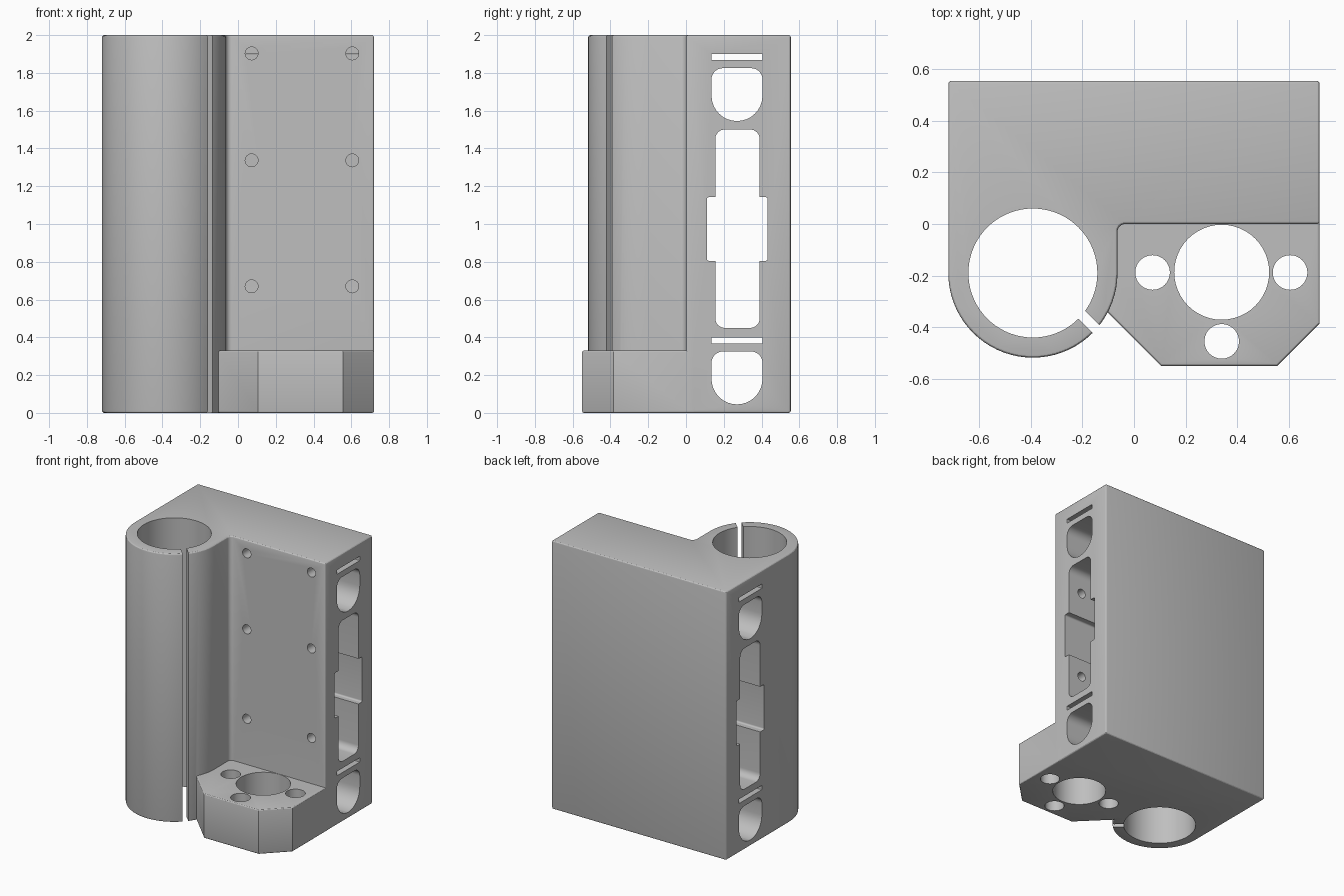
import bpy, bmesh
from math import sin, cos, pi, radians
from mathutils import Vector, Matrix

if "Cube" in bpy.data.objects:
    bpy.data.objects.remove(bpy.data.objects["Cube"])

grey = bpy.data.materials.new("plain grey")
grey.use_nodes = True
colour = (0.52, 0.52, 0.52, 1)
grey.diffuse_color = colour
grey.node_tree.nodes["Principled BSDF"].inputs["Base Color"].default_value = colour


def arc(cx, cy, r, start, end, steps):
    angles = [radians(start + (end - start) * i / steps) for i in range(steps + 1)]
    return [(cx + r * cos(a), cy + r * sin(a)) for a in angles]


def rounded(x0, x1, y0, y1, low, high, steps=8):
    """Rectangle outline with separate radii for its low and high corners."""
    return (arc(x0 + low, y0 + low, low, 180, 270, steps)
            + arc(x1 - low, y0 + low, low, 270, 360, steps)
            + arc(x1 - high, y1 - high, high, 0, 90, steps)
            + arc(x0 + high, y1 - high, high, 90, 180, steps))


def prism(name, outline, start, end, axis="z", bevel=0):
    """Extrude an outline along an axis; x uses (y, z) and y uses (x, z)."""
    place = {"z": lambda a, b, t: (a, b, t),
             "x": lambda a, b, t: (t, a, b),
             "y": lambda a, b, t: (a, t, b)}[axis]
    bm = bmesh.new()
    face = bm.faces.new([bm.verts.new(place(a, b, start)) for a, b in outline])
    new = bmesh.ops.extrude_face_region(bm, geom=[face])["geom"]
    move = Vector(place(0, 0, end - start))
    bmesh.ops.translate(bm, vec=move, verts=[v for v in new if isinstance(v, bmesh.types.BMVert)])
    bmesh.ops.remove_doubles(bm, verts=bm.verts, dist=0.0001)
    bmesh.ops.recalc_face_normals(bm, faces=bm.faces)
    if bevel:
        sharp = [e for e in bm.edges if e.calc_face_angle(0) > 0.9]
        bmesh.ops.bevel(bm, geom=sharp, offset=bevel, segments=3, profile=0.5, affect="EDGES")
    mesh = bpy.data.meshes.new(name)
    bm.to_mesh(mesh)
    bm.free()
    mesh.materials.append(grey)
    obj = bpy.data.objects.new(name, mesh)
    bpy.context.collection.objects.link(obj)
    return obj


def combine(target, tool, operation):
    tool.hide_render = True
    mod = target.modifiers.new(tool.name, "BOOLEAN")
    mod.operation, mod.solver, mod.object = operation, "EXACT", tool
    bpy.context.view_layer.objects.active = target
    bpy.ops.object.modifier_apply(modifier=mod.name)
    bpy.data.objects.remove(tool)


def hole(name, x, y, r, start, end, axis="z", steps=48):
    combine(block, prism(name, arc(x, y, r, 0, 360, steps)[:-1], start, end, axis), "DIFFERENCE")


W, BACK = 0.72, 0.555
CX, CY, R = -0.392, -0.19, 0.328

# Main block with the rod clamp column
outline = ([(W, BACK), (-W, BACK)] + arc(CX, CY, R, 180, 360, 36)
           + arc(CX + R + 0.03, -0.03, 0.03, 180, 90, 6) + [(W, 0)])
block = prism("clamp_block", outline, 0, 2, bevel=0.012)

# Motor-style mounting foot
foot = prism("mounting_foot", [(W, 0.05), (W, -0.385), (0.555, -0.55), (0.105, -0.55),
                               (-0.105, -0.34), (-0.105, 0.05)], 0, 0.33, bevel=0.01)
combine(block, foot, "UNION")

# Rod bore and clamp slit
hole("rod_bore", CX, CY, 0.25, -0.1, 2.1, steps=72)
slit = prism("clamp_slit", [(0.1, 0), (0.5, 0), (0.5, 0.04), (0.1, 0.04)], -0.1, 2.1)
slit.data.transform(Matrix.Translation((CX, CY, 0)) @ Matrix.Rotation(-pi / 4, 4, "Z"))
combine(block, slit, "DIFFERENCE")

# Foot holes
for x, y, r in [(0.34, -0.187, 0.184), (0.072, -0.188, 0.067),
                (0.605, -0.188, 0.067), (0.34, -0.455, 0.067)]:
    hole("foot_hole", x, y, r, -0.1, 0.4)

# Side windows running through the block
windows = [rounded(0.155, 0.39, 0.45, 1.5, 0.05, 0.05),
           rounded(0.11, 0.432, 0.805, 1.142, 0.012, 0.012)]
for base in (0.045, 1.545):
    windows.append(rounded(0.135, 0.405, base, base + 0.28, 0.1349, 0.06))
for base in (0.367, 1.868):
    windows.append(rounded(0.135, 0.405, base, base + 0.032, 0.003, 0.003, 2))
for w in windows:
    combine(block, prism("window", w, -0.9, 0.9, "x"), "DIFFERENCE")

# Screw holes in the front face
for x in (0.072, 0.605):
    for z in (0.67, 1.337, 1.903):
        hole("screw_hole", x, z, 0.034, -0.1, 0.27, "y", 24)

# Smooth round walls, sharp corners
bpy.ops.object.select_all(action="DESELECT")
block.select_set(True)
bpy.context.view_layer.objects.active = block
bpy.ops.object.shade_smooth_by_angle(angle=radians(20))
